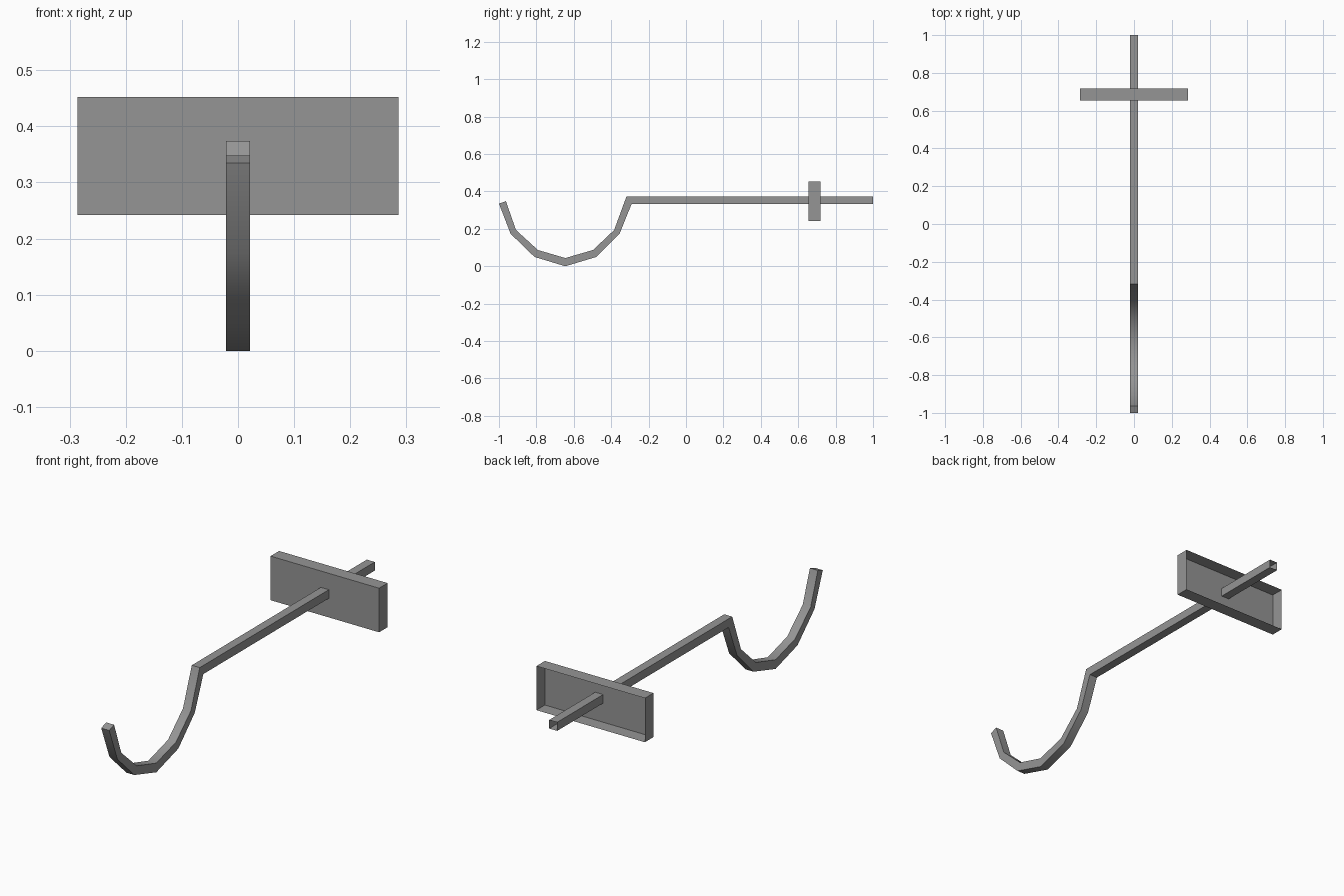
import bpy, bmesh, math

cube = bpy.data.objects.get("Cube")
if cube:
    bpy.data.objects.remove(cube, do_unlink=True)

# Single grey metal
GREY = (0.3, 0.3, 0.3, 1)
metal = bpy.data.materials.new("grey_metal")
metal.use_nodes = True
metal.diffuse_color = GREY
metal.node_tree.nodes["Principled BSDF"].inputs["Base Color"].default_value = GREY


def finish(name, bm):
    bmesh.ops.recalc_face_normals(bm, faces=bm.faces)
    mesh = bpy.data.meshes.new(name)
    bm.to_mesh(mesh)
    bm.free()
    mesh.materials.append(metal)
    obj = bpy.data.objects.new(name, mesh)
    bpy.context.collection.objects.link(obj)
    return obj


# Square bar and hook: (underside, upper side) pairs in y, z from the tip back
HALF = 0.021
rail = [
    ((-1.0, 0.335), (-0.963, 0.348)),
    ((-0.938, 0.174), (-0.909, 0.194)),
    ((-0.81, 0.05), (-0.792, 0.087)),
    ((-0.645, 0.0), (-0.645, 0.044)),
    ((-0.479, 0.05), (-0.497, 0.087)),
    ((-0.355, 0.174), (-0.384, 0.194)),
    ((-0.291, 0.333), (-0.318, 0.374)),
    ((1.0, 0.333), (1.0, 0.374)),
]
bm = bmesh.new()
rings = []
for low, high in rail:
    corners = [(-HALF, *low), (HALF, *low), (HALF, *high), (-HALF, *high)]
    rings.append([bm.verts.new(c) for c in corners])
for a, b in zip(rings, rings[1:]):
    for i in range(4):
        j = (i + 1) % 4
        bm.faces.new((a[i], a[j], b[j], b[i]))
bm.faces.new(rings[0])  # closed tip, open rear end
hook = finish("hook_bar", bm)

# Smooth the gentle bends, keep the square edges sharp
bpy.ops.object.select_all(action='DESELECT')
hook.select_set(True)
bpy.context.view_layer.objects.active = hook
bpy.ops.object.shade_smooth_by_angle(angle=math.radians(40))

# Backing plate: shallow tray, open at the rear
bm = bmesh.new()
bmesh.ops.create_cube(bm, size=1)
bmesh.ops.scale(bm, vec=(0.572, 0.064, 0.21), verts=bm.verts)
bmesh.ops.translate(bm, vec=(0, 0.686, 0.347), verts=bm.verts)
bm.normal_update()
rear = [f for f in bm.faces if f.normal.y > 0.9]
bmesh.ops.delete(bm, geom=rear, context='FACES_ONLY')
finish("backing_plate", bm)
